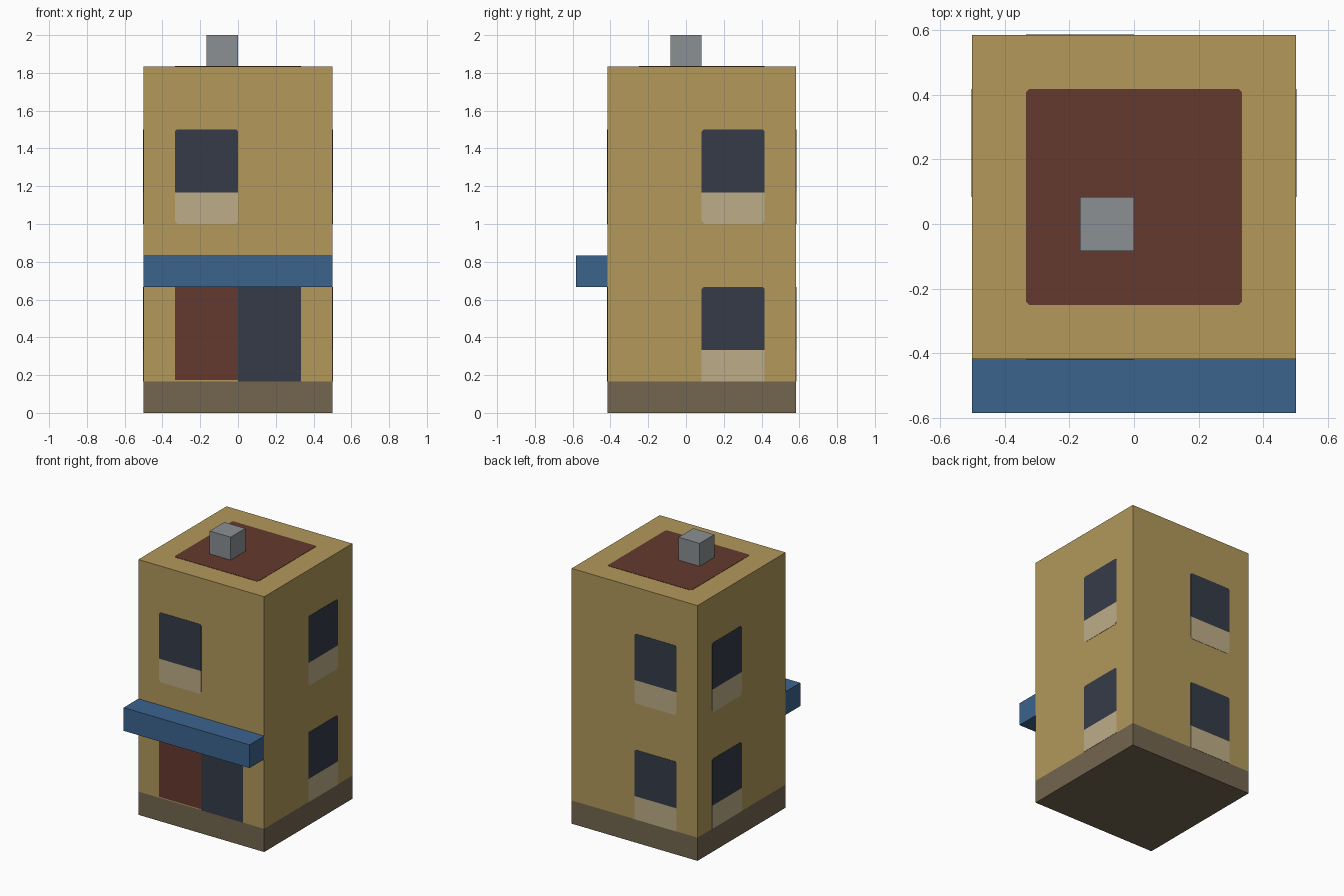
import bpy
import bmesh
from mathutils import Vector

cube = bpy.data.objects.get("Cube")
if cube:
    bpy.data.objects.remove(cube, do_unlink=True)


def material(name, hex_code):
    def linear(c):
        return c / 12.92 if c <= 0.04045 else ((c + 0.055) / 1.055) ** 2.4
    rgb = [linear(int(hex_code[i:i + 2], 16) / 255) for i in (0, 2, 4)]
    mat = bpy.data.materials.new(name)
    mat.use_nodes = True
    mat.diffuse_color = (*rgb, 1)
    bsdf = next(n for n in mat.node_tree.nodes if n.type == 'BSDF_PRINCIPLED')
    bsdf.inputs["Base Color"].default_value = (*rgb, 1)
    return mat


WALL = material("ochre_wall", "B2985B")
PLINTH = material("brown_plinth", "73664F")
BROWN = material("red_brown", "64392E")
GLASS = material("dark_glass", "353B48")
SILL = material("pale_sill", "BDAD88")
BLUE = material("awning_blue", "3C638D")
GREY = material("vent_grey", "8B9093")

U = 1 / 6                      # building module
FRONT, BACK, SIDE, TOP = -2.5 * U, 3.5 * U, 3 * U, 11 * U
X, Y, Z = Vector((1, 0, 0)), Vector((0, 1, 0)), Vector((0, 0, 1))


def finish(name, bm, *mats):
    bmesh.ops.recalc_face_normals(bm, faces=bm.faces[:])
    mesh = bpy.data.meshes.new(name)
    bm.to_mesh(mesh)
    bm.free()
    for m in mats:
        mesh.materials.append(m)
    obj = bpy.data.objects.new(name, mesh)
    bpy.context.collection.objects.link(obj)
    return obj


def box_mesh(low, high):
    bm = bmesh.new()
    bmesh.ops.create_cube(bm, size=1)
    for v in bm.verts:
        v.co = [a + (c + 0.5) * (b - a) for a, b, c in zip(low, high, v.co)]
    return bm


def panel(name, origin, across, up, a0, a1, b0, b1, mat, low_cut=0, high_cut=0):
    """Thin plate on a wall, with optional clipped lower and upper corners."""
    l, h = low_cut, high_cut
    outline = [(a0 + l, b0), (a1 - l, b0), (a1, b0 + l), (a1, b1 - h),
               (a1 - h, b1), (a0 + h, b1), (a0, b1 - h), (a0, b0 + l)]
    outline = list(dict.fromkeys(outline))
    normal = across.cross(up)
    bm = bmesh.new()
    verts = [bm.verts.new(origin + across * a + up * b - normal * 0.001)
             for a, b in outline]
    face = bm.faces.new(verts)
    extruded = bmesh.ops.extrude_face_region(bm, geom=[face])["geom"]
    moved = [g for g in extruded if isinstance(g, bmesh.types.BMVert)]
    bmesh.ops.translate(bm, verts=moved, vec=normal * 0.003)
    return finish(name, bm, mat)


# Walls with the plinth as a cut band at the bottom
bm = box_mesh((-SIDE, FRONT, 0), (SIDE, BACK, TOP))
bmesh.ops.bisect_plane(bm, geom=bm.verts[:] + bm.edges[:] + bm.faces[:],
                       plane_co=Z * U, plane_no=Z)
for f in bm.faces:
    f.material_index = 1 if f.calc_center_median().z < U else 0
finish("building_walls", bm, WALL, PLINTH)

# Awning and roof vent
finish("awning", box_mesh((-SIDE, FRONT - U, 4 * U), (SIDE, FRONT, 5 * U)), BLUE)
finish("roof_vent", box_mesh((-U, -U / 2, TOP), (0, U / 2, TOP + U)), GREY)

# Roof surface
panel("roof_surface", Z * TOP, X, Y, -2 * U, 2 * U, -1.5 * U, 2.5 * U, BROWN, 0.01, 0.01)

# Door and shop window
front = Y * FRONT
panel("door", front, X, Z, -2 * U, 0, U + 0.008, 4 * U, BROWN)
panel("shop_window", front, X, Z, 0, 2 * U, U, 4 * U, GLASS)

# Windows: wall, origin, direction across, start, sill heights
walls = [("front", front, X, -2 * U, (6,)),
         ("right", X * SIDE, Y, U / 2, (1, 6)),
         ("left", -X * SIDE, -Y, -2.5 * U, (1, 6)),
         ("back", Y * BACK, -X, 0, (1, 6))]
for wall, origin, across, start, floors in walls:
    for base in floors:
        level = "lower" if base == 1 else "upper"
        end, z = start + 2 * U, base * U
        panel(f"{wall}_{level}_sill", origin, across, Z, start, end, z, z + U,
              SILL, 0.015 if base > 1 else 0)
        panel(f"{wall}_{level}_glass", origin, across, Z, start, end, z + U, z + 3 * U,
              GLASS, 0, 0.01)
